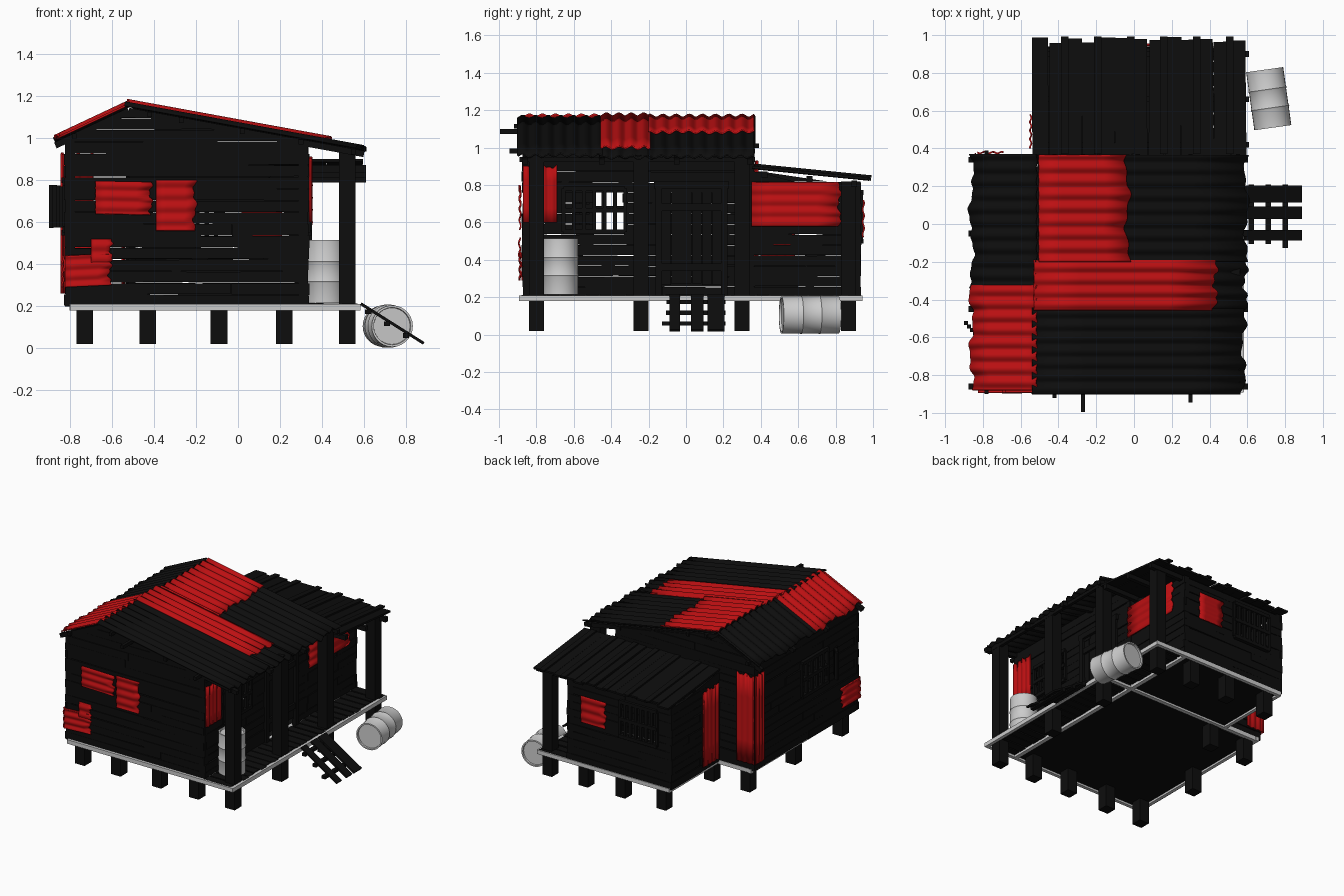
import bpy, bmesh, math, random
from mathutils import Vector as V

if "Cube" in bpy.data.objects:
    bpy.data.objects.remove(bpy.data.objects["Cube"])
random.seed(4)
R = random.uniform

def material(name, col):
    m = bpy.data.materials.new(name)
    m.diffuse_color = (*col, 1)
    m.use_nodes = True
    m.node_tree.nodes["Principled BSDF"].inputs["Base Color"].default_value = m.diffuse_color
    return m
BLACK = material("black_wood", (0.004, 0.004, 0.004))
RED = material("red_metal", (0.5, 0.005, 0.006))

def finish(name, bm, mat=None, smooth=False, solid=0):
    bmesh.ops.recalc_face_normals(bm, faces=bm.faces)
    me = bpy.data.meshes.new(name)
    bm.to_mesh(me)
    bm.free()
    ob = bpy.data.objects.new(name, me)
    bpy.context.collection.objects.link(ob)
    if mat:
        me.materials.append(mat)
    if smooth:
        me.shade_smooth()
        me.set_sharp_from_angle(angle=math.radians(40))
    if solid:
        md = ob.modifiers.new("thickness", 'SOLIDIFY')
        md.thickness, md.offset = solid, 0
    return ob

def prism(bm, pts, d):
    a = [bm.verts.new(p) for p in pts]
    b = [bm.verts.new(V(p) + V(d)) for p in pts]
    bm.faces.new(a)
    bm.faces.new(b[::-1])
    for i in range(len(a)):
        j = (i + 1) % len(a)
        bm.faces.new((a[i], b[i], b[j], a[j]))

def beam(bm, a, b, w, h):
    """Box from a to b, w wide sideways, h high."""
    a, b = V(a), V(b)
    d = (b - a).normalized()
    s = d.cross(V((0, 0, 1)))
    s = s.normalized() if s.length > 1e-3 else V((1, 0, 0))
    u = s.cross(d)
    s, u = s * w / 2, u * h / 2
    prism(bm, [a - s - u, a + s - u, a + s + u, a - s + u], b - a)

def beams(name, items, mat=BLACK):
    bm = bmesh.new()
    for it in items:
        beam(bm, *it)
    return finish(name, bm, mat)

def wall(name, a, b, top, holes=(), h=0.056):
    """Horizontal boards between plan points a and b, cut to the roof line top(u)."""
    bm = bmesh.new()
    a, b = V((*a, 0)), V((*b, 0))
    L = (b - a).length
    d = (b - a) / L
    n = V((d.y, -d.x, 0))
    us = [L * i / 200 for i in range(201)]
    zmax, z = max(map(top, us)), 0.2
    def span(zz):
        ok = [u for u in us if top(u) >= zz - 1e-6]
        return (ok[0], ok[-1]) if ok else (0, 0)
    while z < zmax - 0.01:
        z1 = min(z + h, zmax)
        parts, s = [], 0
        for (u0, u1, h0, h1) in holes:
            if z1 > h0 + .02 and z < h1 - .02:
                parts.append((s, u0))
                s = u1
        parts.append((s, L))
        cut = []
        for s, e in parts:
            if e - s > 0.5:
                m = s + (e - s) * R(.3, .7)
                cut += [(s, m), (m, e)]
            else:
                cut.append((s, e))
        lo, hi = span(z), span(z1)
        for s, e in cut:
            s, e = s - R(-.003, .01), e + R(-.003, .01)
            off = n * R(0, .007)
            q = [(max(s, lo[0] - .01), z), (min(e, lo[1] + .01), z),
                 (min(e, hi[1] + .01), z1 - .003), (max(s, hi[0] - .01), z1 - .003)]
            if q[1][0] - q[0][0] < .02 or q[2][0] - q[3][0] < .005:
                continue
            prism(bm, [a + d * u + off + V((0, 0, zz + R(-.002, .004))) for u, zz in q], n * -.016)
        z += h
    return finish(name, bm, BLACK)

def sheet(name, o, U, W, waves, amp, mat, rag=0.012):
    """Corrugated sheet: runs along U, ripples across W, with a ragged far edge."""
    bm = bmesh.new()
    o, U, W = V(o), V(U), V(W)
    N = U.cross(W).normalized()
    if N.z < 0:
        N = -N
    nw, m = int(waves * 8), 4
    ph = R(0, 6)
    g = []
    for j in range(nw + 1):
        t = j / nw
        k = (math.sin(t * 11 + ph) + .6 * math.sin(t * 29 + 2 * ph)) * rag / U.length
        g.append([bm.verts.new(o + U * ((i / m) * (1 + k)) + W * t
                  + N * amp * math.sin(2 * math.pi * waves * t + ph)) for i in range(m + 1)])
    for j in range(nw):
        for i in range(m):
            bm.faces.new((g[j][i], g[j + 1][i], g[j + 1][i + 1], g[j][i + 1]))
    return finish(name, bm, mat, True, 0.009)

def barrel(name, r, length):
    prof = [(0, .012), (r - .012, .012), (r - .01, 0), (r, 0)]
    for f in (.34, .66):
        prof += [(r, f * length - .008), (r + .004, f * length), (r, f * length + .008)]
    prof += [(r, length), (r - .01, length), (r - .012, length - .012), (0, length - .012)]
    bm = bmesh.new()
    vs = [bm.verts.new((x, 0, z)) for x, z in prof]
    es = [bm.edges.new(p) for p in zip(vs, vs[1:])]
    bmesh.ops.spin(bm, geom=vs + es, axis=(0, 0, 1), cent=(0, 0, 0), steps=28, angle=2 * math.pi)
    bmesh.ops.remove_doubles(bm, verts=bm.verts, dist=1e-5)
    return finish(name, bm, None, True)

roof_r = lambda x: 1.16 - .183 * (x + .52)
roof_l = lambda x: 1.16 + .47 * (x + .52)
gable = lambda x: min(roof_r(x), roof_l(x)) - .025
annex = lambda y: .895 - .1 * (y - .36)

# Stilts and tall porch posts
xs, ys = (-.73, -.43, -.09, .22, .52), (-.8, -.24, .3, .87)
spots = {(x, -.8) for x in xs} | {(x, .87) for x in xs[1:]} | {(.52, y) for y in ys}
spots |= {(-.73, -.24), (-.73, .3), (-.43, .3)}
beams("stilts", [((x, y, .02), (x, y, .19), .08, .08) for x, y in sorted(spots)])
beams("porch_posts", [((.52, y, .19), (.52, y, t), .08, .08)
                      for y, t in zip(ys, (.96, .96, .95, .82))])

# Grey floor frame
beams("floor_frame", [
    ((-.8, -.88, .195), (.58, -.88, .195), .025, .03), ((.57, -.89, .195), (.57, .94, .195), .025, .03),
    ((-.52, .93, .195), (.58, .93, .195), .025, .03), ((-.79, -.88, .195), (-.79, .37, .195), .025, .03),
    ((-.8, .35, .195), (.58, .35, .195), .03, .03), ((-.51, .35, .195), (-.51, .94, .195), .025, .03),
    ((.32, -.88, .195), (.32, .94, .195), .03, .03)], None)

# Floor boards of house and porch
fl = []
for i in range(26):
    y = -.85 + i * .07
    x0 = -.79 if y < .34 else -.51
    fl.append(((x0, y, .2), (.33, y, .2), .07, .012))
    fl.append(((.33, y, .205 + R(-.003, .003)), (.56 + R(-.01, .012), y, .205), R(.056, .067), .014))
beams("floor_boards", fl)

# Board walls
wall("front_wall", (-.82, -.87), (.33, -.87), lambda u: gable(u - .82))
wall("back_wall", (.33, .36), (-.82, .36), lambda u: gable(.33 - u))
wall("right_wall", (.33, -.87), (.33, .36), lambda u: .985, [(.22, .54, .55, .78), (.74, 1.06, .2, .78)])
wall("left_wall", (-.82, .36), (-.82, -.87), lambda u: .99, [(.56, .86, .55, .8)])
wall("annex_right_wall", (.33, .36), (.33, .93), lambda u: annex(u + .36) - .02)
wall("annex_back_wall", (.33, .93), (-.53, .93), lambda u: .81, [(.44, .74, .5, .76)])
wall("annex_left_wall", (-.53, .93), (-.53, .36), lambda u: annex(.93 - u) - .02)
beams("corner_posts", [((x, y, .2), (x, y, t), .045, .045) for x, y, t in
      [(-.8, -.85, .99), (.31, -.85, .99), (-.8, .34, .99), (.31, .34, .99), (.31, .91, .82), (-.51, .91, .82)]])

# Barred windows: frame plus bars, in the plane of each wall
def window(name, c, d, w, h, bars):
    c, d, z = V(c), V(d), V((0, 0, 1))
    it = [(c - d * w / 2 + z * s * h / 2, c + d * w / 2 + z * s * h / 2, .03, .025) for s in (-1, 0, 1)]
    for i in range(bars + 2):
        p = c + d * w * (i / (bars + 1) - .5)
        it.append((p - z * h / 2, p + z * h / 2, .02, .02))
    beams(name, it)
window("right_window", (.335, -.49, .665), (0, 1, 0), .33, .23, 5)
window("left_window", (-.825, -.35, .675), (0, 1, 0), .31, .25, 4)
window("annex_window", (-.26, .935, .63), (1, 0, 0), .31, .26, 6)

# Open shutter on the left wall
beams("shutter", [((-.825 - .016 * i, -.6 + .019 * i, .57 + R(0, .01)),
                   (-.825 - .016 * i, -.6 + .019 * i, .78 - R(0, .01)), .021, .021) for i in range(5)])

# Door and its frame
door = [((.325, -.105 + .054 * i, .27 + R(-.005, .005)), (.325, -.105 + .054 * i, .775), .016, .052) for i in range(6)]
door += [((.34, -.13, z), (.34, .19, z), .016, .04) for z in (.36, .68)]
door += [((.34, y, .2), (.34, y, .8), .025, .035) for y in (-.145, .205)]
door += [((.34, -.17, .8), (.34, .23, .8), .025, .04)]
beams("door", door)

# Roof timbers: rafters, purlins poking out of the front, porch beams
rt = []
for y in (-.86, -.45, -.05, .34):
    rt.append(((-.52, y, roof_r(-.52) - .03), (.6, y, roof_r(.6) - .03), .03, .03))
    rt.append(((-.52, y, roof_l(-.52) - .03), (-.87, y, roof_l(-.87) - .03), .03, .03))
for x, y in ((-.42, -.92), (-.27, -.995), (.02, -.9), (.3, -.945), (.55, -.89)):
    rt.append(((x, y, roof_r(x) - .028), (x, .37, roof_r(x) - .028), .022, .025))
rt.append(((-.78, -.9, roof_l(-.78) - .028), (-.78, .39, roof_l(-.78) - .028), .022, .025))
beams("roof_timbers", rt)
beams("annex_beams", [((-.53, y, annex(y) - .035), (.61, y, annex(y) - .035), .03, .035) for y in (.42, .66, .9)])

# Corrugated main roof
def right_sheet(name, x0, x1, y0, y1, dz, mat, waves):
    sheet(name, (x0, y0, roof_r(x0) + dz), (x1 - x0, 0, roof_r(x1) - roof_r(x0)), (0, y1 - y0, 0), waves, .008, mat)
def left_sheet(name, y0, y1, dz, mat, waves):
    sheet(name, (-.515, y0, roof_l(-.515) + dz), (-.345, 0, -.345 * .47), (0, y1 - y0, 0), waves, .008, mat)
right_sheet("roof_front_sheet", -.54, .58, -.9, -.43, 0, BLACK, 7)
right_sheet("roof_middle_sheet", -.5, .59, -.46, -.17, -.008, BLACK, 4)
right_sheet("roof_back_sheet", -.5, .595, -.2, .365, -.004, BLACK, 8)
right_sheet("roof_red_back", -.505, -.035, -.2, .365, .012, RED, 8)
right_sheet("roof_red_strip", -.53, .43, -.455, -.19, .014, RED, 4)
left_sheet("roof_left_sheet", -.34, .37, 0, BLACK, 10)
left_sheet("roof_red_left", -.88, -.325, .009, RED, 8)

# Plank roof of the annex
pl = []
for i in range(13):
    x = -.495 + i * .0875
    y1, dz = R(.955, .99), R(-.004, .006)
    pl.append(((x, .355, annex(.355) + dz), (x + R(-.008, .008), y1, annex(y1) + dz), R(.078, .092), .014))
    if i % 2:
        pl.append(((x + .04, .37, annex(.37) + .014), (x + .04, .993, annex(.993) + .014), .04, .012))
beams("annex_roof", pl)

# Red patches on the walls: origin, run, ripple direction
for name, o, U, W, n in [
    ("front_patch_left", (-.68, -.887, .64), (.265, 0, -.005), (0, 0, .155), 3),
    ("front_patch_right", (-.39, -.887, .56), (.185, 0, 0), (0, 0, .24), 4),
    ("front_patch_low", (-.825, -.887, .29), (.215, 0, .01), (0, 0, .15), 3),
    ("front_patch_low_top", (-.7, -.89, .4), (.095, 0, 0), (0, 0, .12), 2),
    ("left_patch_low", (-.835, -.88, .29), (0, .22, 0), (0, 0, .15), 3),
    ("right_patch", (.346, -.87, .6), (0, 0, .3), (0, .18, 0), 4),
    ("annex_right_patch", (.348, .35, .58), (0, .47, 0), (0, 0, .235), 4),
    ("annex_back_patch", (.21, .948, .52), (-.2, 0, 0), (0, 0, .2), 3),
    ("annex_left_patch", (-.547, .4, .24), (0, 0, .56), (0, .18, 0), 4),
    ("back_patch", (-.83, .378, .26), (0, 0, .66), (.14, 0, 0), 3),
    ("left_patch_tall", (-.837, .27, .26), (0, 0, .66), (0, .105, 0), 3)]:
    sheet(name, o, U, W, n, .004, RED, .008)

# Slatted ramp up to the porch
z = lambda x: .215 - (x - .58) * .63
rp = [((.585, y, z(.585)), (.885, y, z(.885)), w, .014) for y, w in ((.16, .09), (.06, .065), (-.06, .055))]
rp += [((x, -.12 + R(-.01, .02), z(x) - .016), (x, .21, z(x) - .016), .03, .022) for x in (.62, .71, .8)]
beams("ramp", rp)

# Oil barrels: one standing on the porch, one lying behind the house
barrel("standing_barrel", .093, .3).location = (.42, -.67, .215)
lying = barrel("lying_barrel", .099, .31)
lying.location = (.735, .51, .105)
lying.rotation_euler = (math.radians(-90), 0, math.radians(8))
